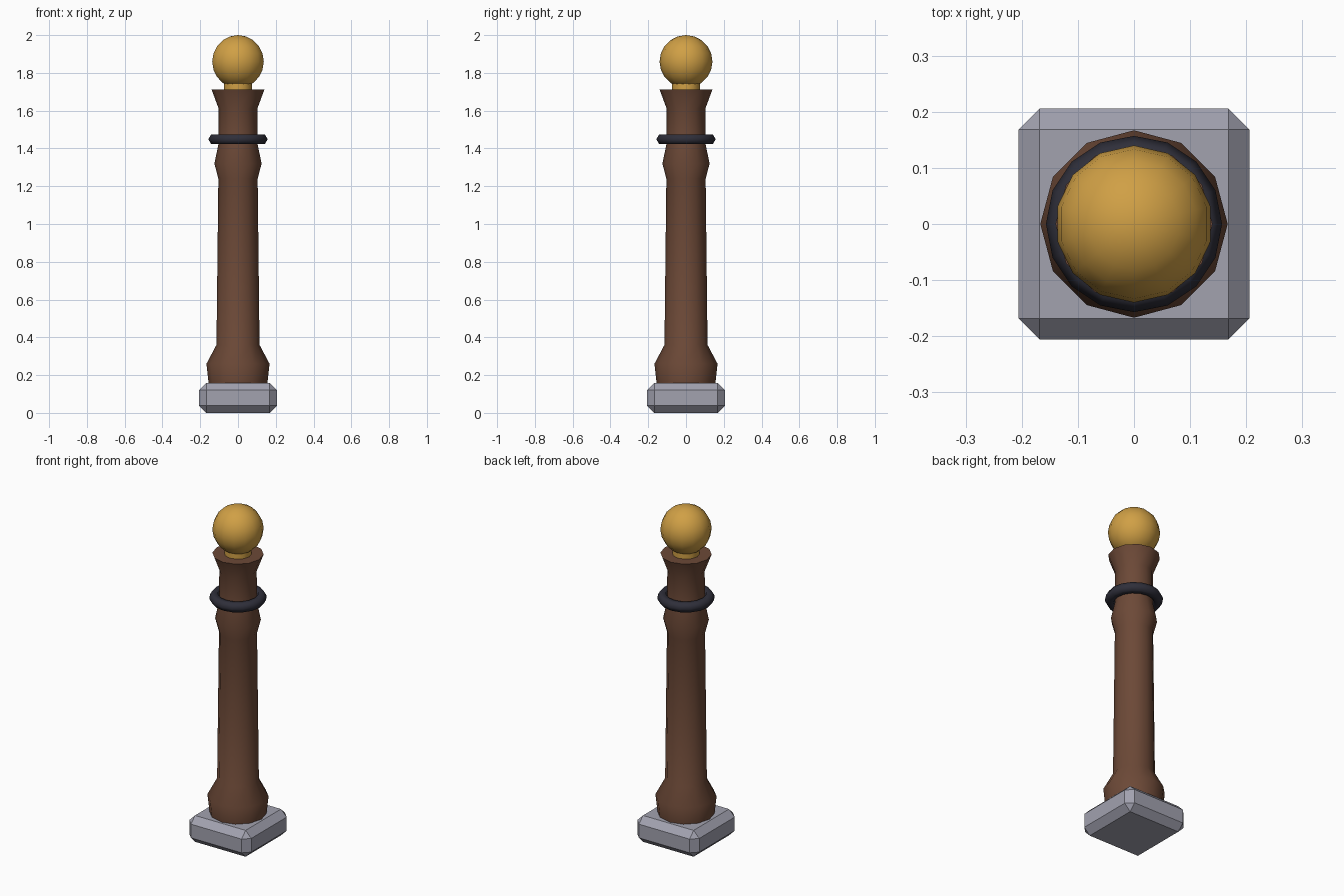
import bpy
import bmesh
from math import cos, sin, pi, radians

default = bpy.data.objects.get("Cube")
if default:
    bpy.data.objects.remove(default, do_unlink=True)


def material(name, rgb):
    mat = bpy.data.materials.new(name)
    mat.use_nodes = True
    color = (*rgb, 1.0)
    mat.diffuse_color = color
    mat.node_tree.nodes["Principled BSDF"].inputs["Base Color"].default_value = color
    return mat


def finish(name, bm, mat, angle=None):
    """Turn a bmesh into an object, optionally smooth below an angle."""
    bmesh.ops.recalc_face_normals(bm, faces=bm.faces)
    mesh = bpy.data.meshes.new(name)
    bm.to_mesh(mesh)
    bm.free()
    mesh.materials.append(mat)
    obj = bpy.data.objects.new(name, mesh)
    bpy.context.collection.objects.link(obj)
    if angle is not None:
        bpy.ops.object.select_all(action="DESELECT")
        obj.select_set(True)
        bpy.context.view_layer.objects.active = obj
        bpy.ops.object.shade_smooth_by_angle(angle=radians(angle))
    return obj


def lathe(profile, sides, closed=False):
    """Revolve (radius, z) points; closed loops the profile, else ends are capped."""
    bm = bmesh.new()
    rings = [[bm.verts.new((r * cos(2 * pi * i / sides), r * sin(2 * pi * i / sides), z))
              for i in range(sides)] for r, z in profile]
    pairs = list(zip(rings, rings[1:]))
    if closed:
        pairs.append((rings[-1], rings[0]))
    else:
        bm.faces.new(rings[0])
        bm.faces.new(rings[-1])
    for low, high in pairs:
        for i in range(sides):
            j = (i + 1) % sides
            bm.faces.new((low[i], low[j], high[j], high[i]))
    return bm


stone = material("grey stone", (0.36, 0.36, 0.43))
wood = material("brown wood", (0.15, 0.066, 0.038))
iron = material("dark iron", (0.028, 0.028, 0.042))
gold = material("gold", (0.63, 0.35, 0.06))

# Chamfered stone plinth
bm = bmesh.new()
bmesh.ops.create_cube(bm, size=1)
bmesh.ops.scale(bm, vec=(0.412, 0.412, 0.158), verts=bm.verts)
bmesh.ops.translate(bm, vec=(0, 0, 0.079), verts=bm.verts)
bmesh.ops.bevel(bm, geom=bm.edges[:], offset=0.038, segments=1,
                affect="EDGES", profile=0.5)
finish("plinth", bm, stone)

# Turned wooden post
post = [(0.155, 0.15), (0.167, 0.26), (0.114, 0.36), (0.104, 1.24),
        (0.125, 1.32), (0.104, 1.42), (0.102, 1.61), (0.14, 1.712)]
finish("post", lathe(post, 12), wood, 45)

# Iron ring around the neck of the post
ring = [(0.127 + 0.03 * cos(k * pi / 3), 1.449 + 0.03 * sin(k * pi / 3))
        for k in range(6)]
finish("iron_ring", lathe(ring, 16, closed=True), iron, 80)

# Gold collar and ball finial
finish("finial_collar", lathe([(0.075, 1.70), (0.075, 1.745)], 12), gold, 45)
bm = bmesh.new()
bmesh.ops.create_uvsphere(bm, u_segments=14, v_segments=10, radius=0.14)
bmesh.ops.translate(bm, vec=(0, 0, 1.86), verts=bm.verts)
finish("finial_ball", bm, gold, 60)
